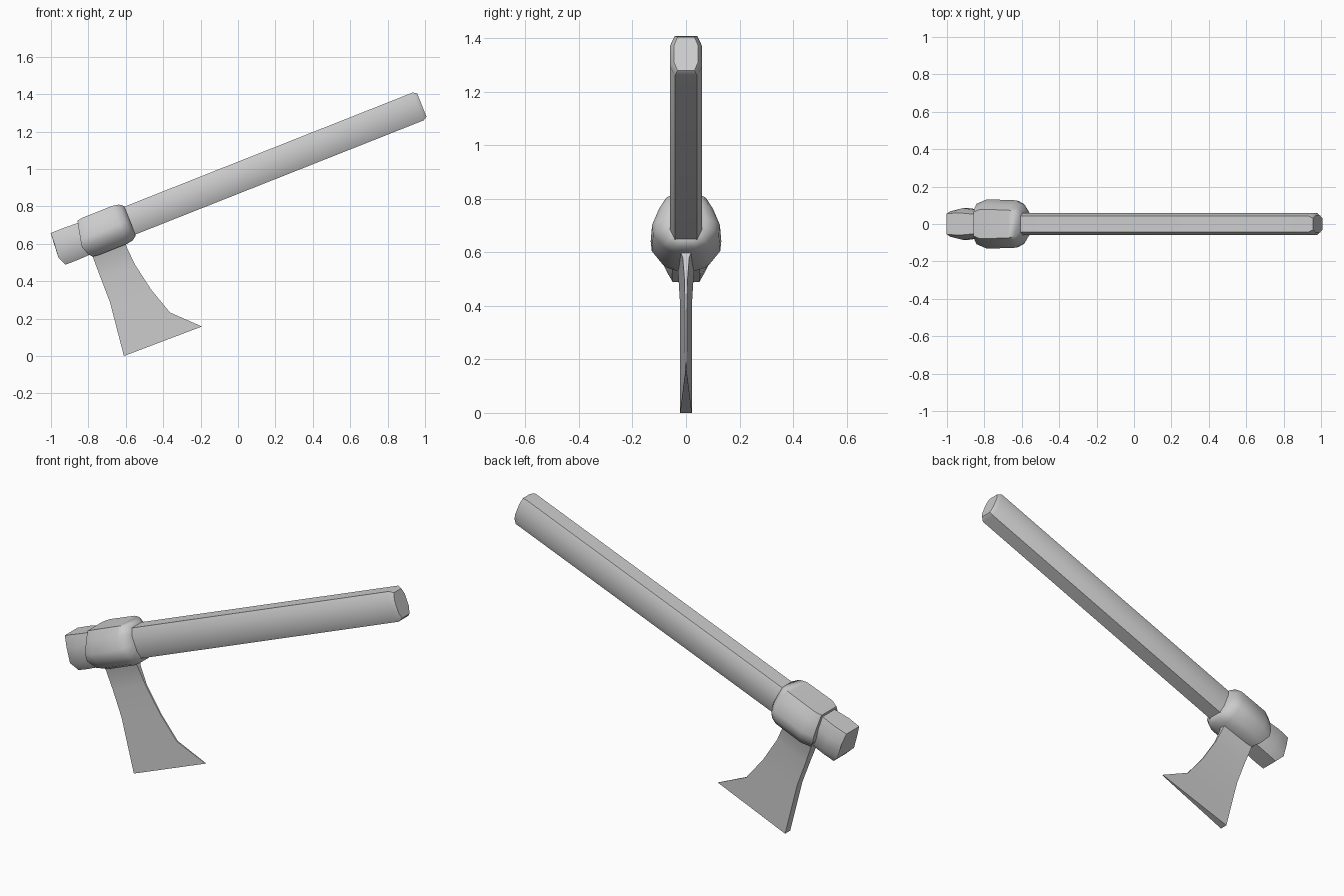
import bpy, bmesh, math
from mathutils import Vector, Matrix

if "Cube" in bpy.data.objects:
    bpy.data.objects.remove(bpy.data.objects["Cube"])

# Frame of the tilted haft: local x runs along it, local z across it
TILT = Matrix.Translation((0, 0, 0.953)) @ Matrix.Rotation(-math.radians(21.6), 4, 'Y')


def finish(name, bm, angle):
    bmesh.ops.recalc_face_normals(bm, faces=bm.faces)
    me = bpy.data.meshes.new(name)
    bm.to_mesh(me)
    bm.free()
    ob = bpy.data.objects.new(name, me)
    bpy.context.collection.objects.link(ob)
    bpy.ops.object.select_all(action='DESELECT')
    ob.select_set(True)
    bpy.context.view_layer.objects.active = ob
    bpy.ops.object.shade_smooth_by_angle(angle=math.radians(angle))
    return ob


def loft(name, rings, angle=45):
    """Each ring lists (u, half width, v) from top to bottom; it is mirrored in y."""
    bm = bmesh.new()
    loops = []
    for ring in rings:
        pts = [(u, y, v) for u, y, v in ring] + [(u, -y, v) for u, y, v in reversed(ring)]
        loops.append([bm.verts.new(TILT @ Vector(p)) for p in pts])
    for a, b in zip(loops, loops[1:]):
        for i in range(len(a)):
            j = (i + 1) % len(a)
            bm.faces.new((a[i], a[j], b[j], b[i]))
    bm.faces.new(loops[0])
    bm.faces.new(loops[-1])
    return finish(name, bm, angle)


def section(u, profile, k=1.0, ky=None):
    ky = k if ky is None else ky
    return [(u, y * ky, v * k) for y, v in profile]


# Haft with chamfered butt
HAFT = [(.042, .08), (.06, .04), (.06, -.04), (.042, -.08)]
loft("haft", [section(-.95, HAFT), section(1.036, HAFT),
              section(1.057, HAFT, .84, .75)])

# Flared haft end sticking out past the collar, with an uneven hewn face
loft("haft_end", [
    [(-1.04, .055, .094), (-1.042, .068, .035), (-1.05, .07, -.045), (-1.028, .05, -.092)],
    [(-.97, .06, .094), (-.97, .085, .035), (-.97, .085, -.045), (-.97, .052, -.093)],
    [(-.86, .05, .09), (-.86, .07, .035), (-.86, .07, -.045), (-.86, .05, -.09)]], 40)

# Collar wrapped round the haft, narrowing at both openings
COLLAR = [(.078, .108), (.105, .065), (.132, .0), (.128, -.04), (.09, -.09), (.045, -.11)]
back = [-.882, -.892, -.905, -.912, -.895, -.878]
loft("collar", [
    [(u, y * .82, v * .96) for u, (y, v) in zip(back, COLLAR)],
    section(-.845, COLLAR), section(-.68, COLLAR, 1.0, .96),
    section(-.645, COLLAR, .94, .82), section(-.622, COLLAR, .78, .55)], 50)

# Blade: thick straight side, thin curved side; rows of (heel x, z, toe x, z, half thickness)
rows = [(-.80, .575, -.61, .63, .05, .03), (-.777, .532, -.594, .58, .03, .012),
        (-.735, .42, -.551, .489, .023, .005), (-.684, .286, -.465, .356, .022, .004),
        (-.647, .143, -.364, .233, .022, .004), (-.61, 0, -.193, .158, .022, .002)]
bm = bmesh.new()
loops = [[bm.verts.new(p) for p in ((x0, -t0, z0), (x1, -t1, z1), (x1, t1, z1), (x0, t0, z0))]
         for x0, z0, x1, z1, t0, t1 in rows]
for a, b in zip(loops, loops[1:]):
    for i in range(4):
        j = (i + 1) % 4
        bm.faces.new((a[i], a[j], b[j], b[i]))
bm.faces.new(loops[0])
bm.faces.new(loops[-1])
finish("blade", bm, 40)
